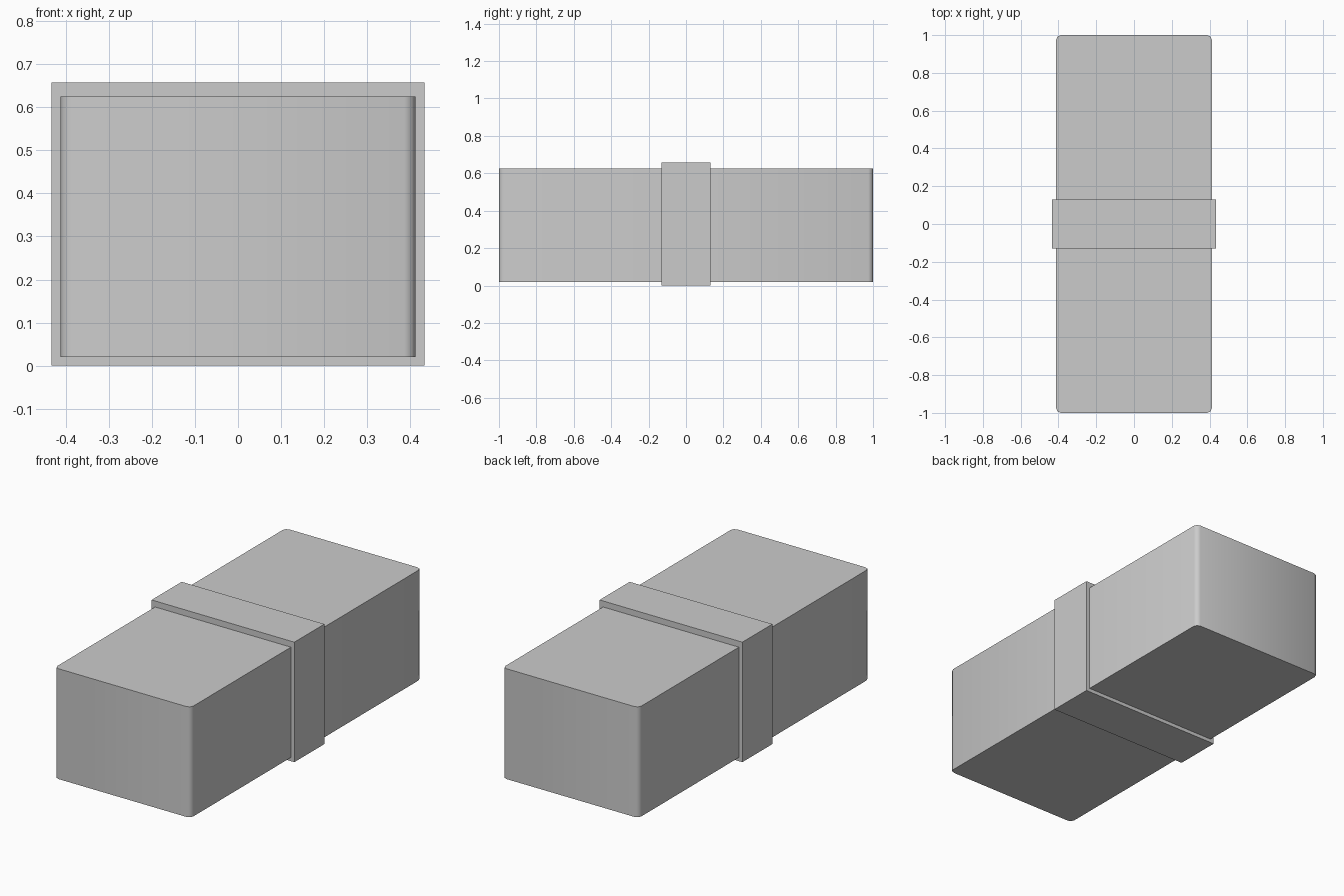
import bpy
import bmesh
import math

cube = bpy.data.objects.get("Cube")
if cube:
    bpy.data.objects.remove(cube, do_unlink=True)

grey = bpy.data.materials.new("light_grey")
grey.use_nodes = True
colour = (0.6, 0.6, 0.6, 1.0)
grey.diffuse_color = colour
grey.node_tree.nodes["Principled BSDF"].inputs["Base Color"].default_value = colour


def box(name, size, z_mid, corner=0.0):
    """Box centred on the z axis, with optional rounded upright edges."""
    bm = bmesh.new()
    bmesh.ops.create_cube(bm, size=1)
    bmesh.ops.scale(bm, vec=size, verts=bm.verts)
    bmesh.ops.translate(bm, vec=(0, 0, z_mid), verts=bm.verts)
    if corner:
        upright = [e for e in bm.edges
                   if abs(e.verts[0].co.z - e.verts[1].co.z) > size[2] / 2]
        bmesh.ops.bevel(bm, geom=upright, offset=corner, segments=2,
                        profile=0.5, affect='EDGES')
    mesh = bpy.data.meshes.new(name)
    bm.to_mesh(mesh)
    bm.free()
    mesh.materials.append(grey)
    obj = bpy.data.objects.new(name, mesh)
    bpy.context.collection.objects.link(obj)
    return obj


# Long block with softened upright corners
body = box("body", (0.824, 2.0, 0.605), 0.3225, corner=0.025)
bpy.ops.object.select_all(action='DESELECT')
body.select_set(True)
bpy.context.view_layer.objects.active = body
bpy.ops.object.shade_smooth_by_angle(angle=math.radians(50))

# Raised sharp-edged band around the middle
box("middle_band", (0.866, 0.26, 0.658), 0.329)
